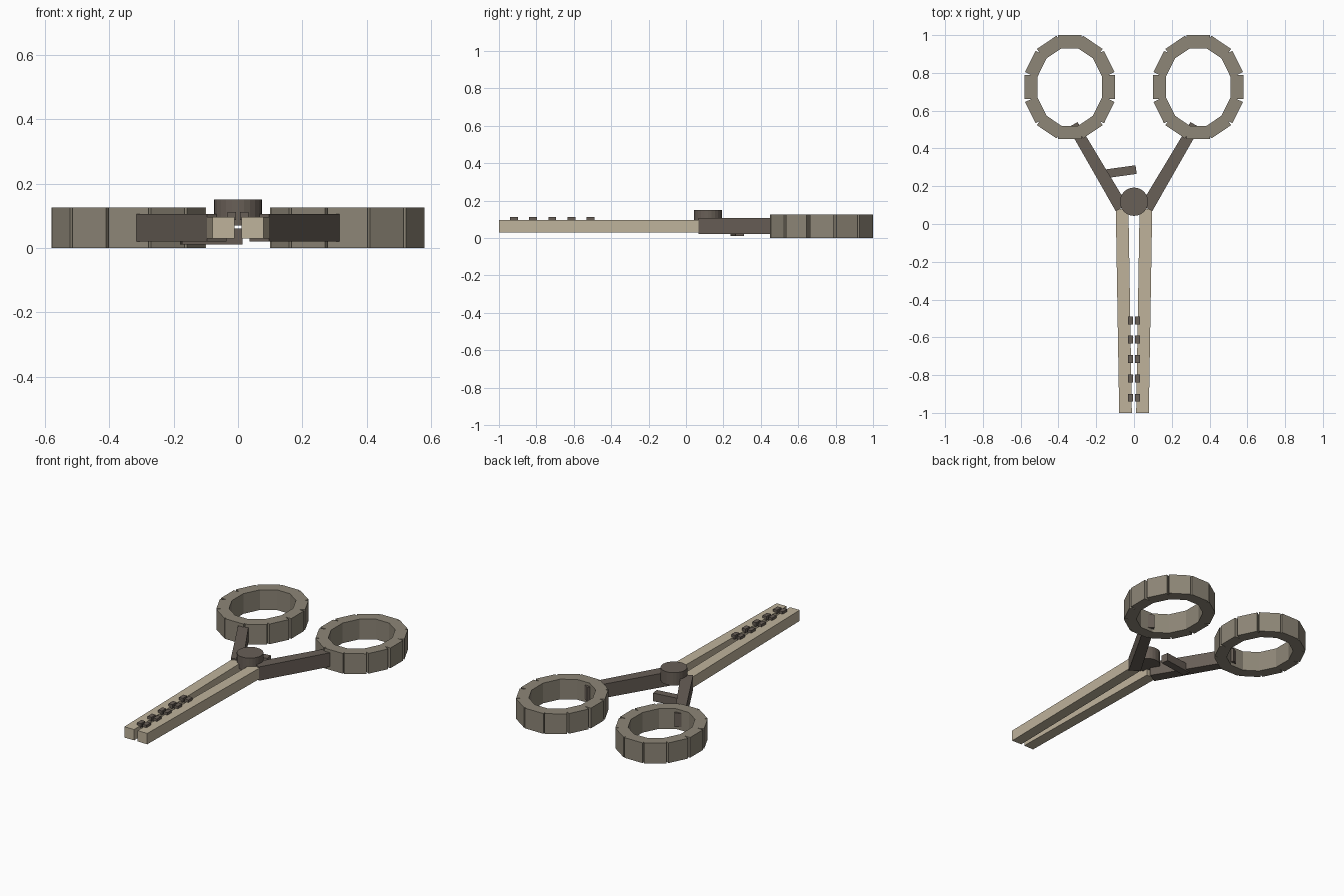
import bpy, bmesh
from math import cos, sin, atan2, radians, pi, hypot
from mathutils import Matrix, Vector

if "Cube" in bpy.data.objects:
    bpy.data.objects.remove(bpy.data.objects["Cube"])


def material(name, rgb):
    m = bpy.data.materials.new(name)
    m.diffuse_color = (*rgb, 1)
    m.use_nodes = True
    m.node_tree.nodes["Principled BSDF"].inputs["Base Color"].default_value = m.diffuse_color
    return m


PALE = material("pale_steel", (0.52, 0.45, 0.33))
MID = material("ring_steel", (0.27, 0.24, 0.185))
DARK = material("dark_steel", (0.14, 0.115, 0.095))


def finish(name, bm, mat):
    me = bpy.data.meshes.new(name)
    bmesh.ops.recalc_face_normals(bm, faces=bm.faces)
    bm.to_mesh(me)
    bm.free()
    me.materials.append(mat)
    ob = bpy.data.objects.new(name, me)
    bpy.context.collection.objects.link(ob)
    return ob


def add_box(bm, centre, size, angle=0.0):
    mat = Matrix.Translation(centre) @ Matrix.Rotation(angle, 4, 'Z') @ Matrix.Diagonal((*size, 1))
    bmesh.ops.create_cube(bm, size=1, matrix=mat)


def add_bar(bm, a, b, wa, wb, z0, z1):
    """Straight bar between two plan points, width wa at a and wb at b."""
    a, b = Vector(a), Vector(b)
    d = (b - a).normalized()
    n = Vector((-d.y, d.x))
    plan = [a + n * wa / 2, a - n * wa / 2, b - n * wb / 2, b + n * wb / 2]
    lo = [bm.verts.new((p.x, p.y, z0)) for p in plan]
    hi = [bm.verts.new((p.x, p.y, z1)) for p in plan]
    bm.faces.new(lo)
    bm.faces.new(hi)
    for i in range(4):
        j = (i + 1) % 4
        bm.faces.new((lo[i], lo[j], hi[j], hi[i]))


for side, s in (("left", -1), ("right", 1)):
    # long jaw, slightly converging to the tip
    bm = bmesh.new()
    add_bar(bm, (s * 0.063, 0.08), (s * 0.045, -1.0), 0.067, 0.067, 0.03, 0.097)
    finish(side + "_jaw", bm, PALE)

    # gripping teeth
    bm = bmesh.new()
    for i in range(5):
        add_box(bm, (s * 0.019, -0.92 + i * 0.1025, 0.1), (0.026, 0.042, 0.025))
    finish(side + "_teeth", bm, DARK)

    # angled shank
    bm = bmesh.new()
    add_bar(bm, (s * 0.066, 0.085), (s * 0.324, 0.525), 0.07, 0.058, 0.02, 0.106)
    finish(side + "_shank", bm, DARK)

    # finger ring of twelve blocks
    bm = bmesh.new()
    for i in range(12):
        t = i * pi / 6
        tangent = atan2(0.24 * cos(t), -0.205 * sin(t))
        add_box(bm, (s * 0.34 + 0.205 * cos(t), 0.725 + 0.24 * sin(t), 0.0625),
                (0.125, 0.07, 0.125), tangent)
    finish(side + "_finger_ring", bm, MID)

# pivot
bm = bmesh.new()
bmesh.ops.create_cone(bm, cap_ends=True, segments=24, radius1=0.075, radius2=0.075,
                      depth=0.08, matrix=Matrix.Translation((0, 0.118, 0.11)))
finish("pivot", bm, DARK)

# ratchet catch
bm = bmesh.new()
add_box(bm, (-0.083, 0.275, 0.036), (0.19, 0.046, 0.05), radians(8))
finish("ratchet_catch", bm, DARK)
